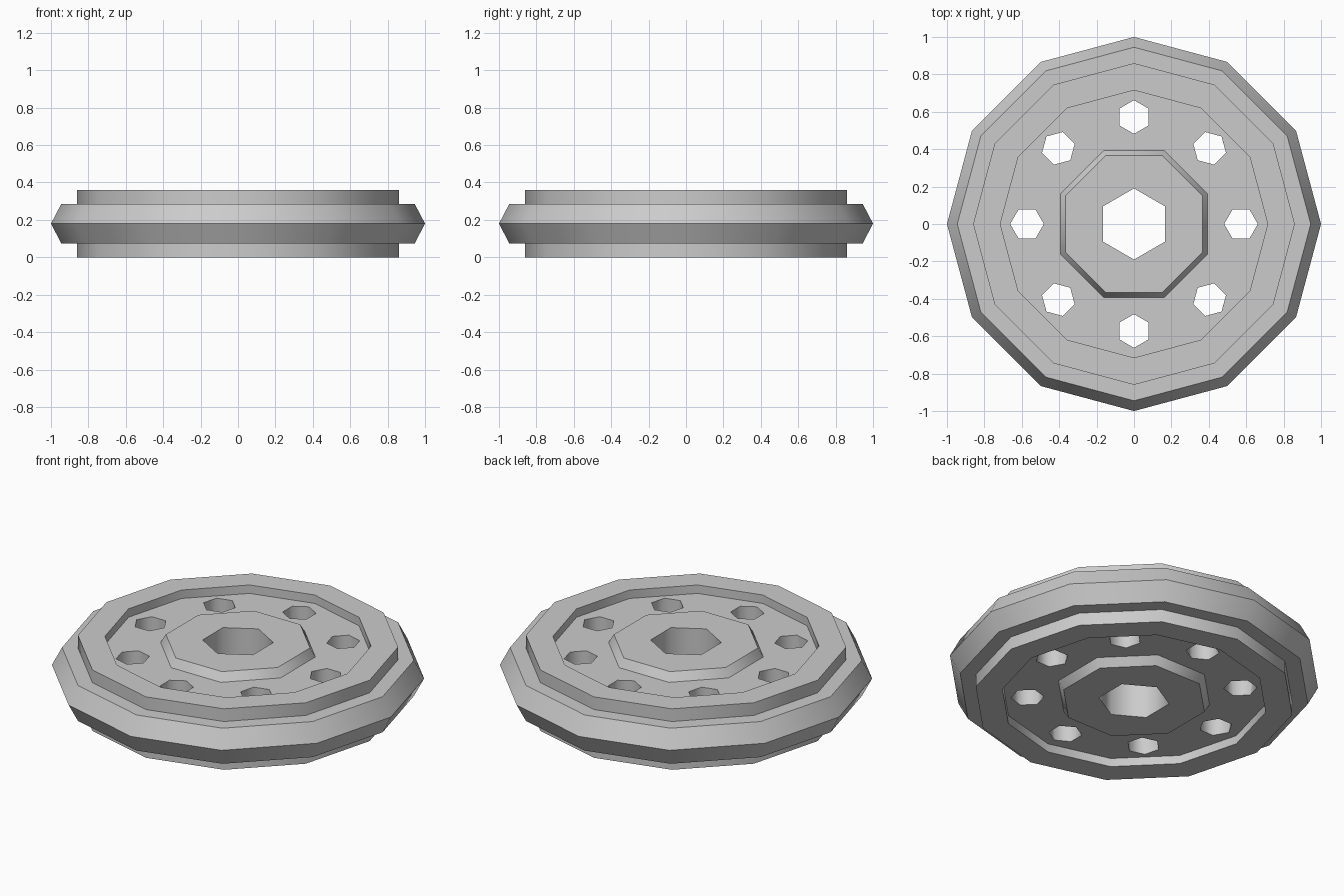
import bpy, bmesh
from math import cos, sin, pi, radians

cube = bpy.data.objects.get("Cube")
if cube:
    bpy.data.objects.remove(cube)

HEIGHT = 0.36
FLOOR = 0.05          # depth of the recess on each side

grey = bpy.data.materials.new("plain grey")
grey.use_nodes = True
colour = (0.6, 0.6, 0.6, 1)
grey.diffuse_color = colour
grey.node_tree.nodes["Principled BSDF"].inputs["Base Color"].default_value = colour


def lathe(bm, profile, sides, turn=0, centre=(0, 0)):
    """Stack polygon rings of (radius, z) from bottom to top and cap both ends."""
    rings = []
    for r, z in profile:
        angles = [turn + 2 * pi * i / sides for i in range(sides)]
        rings.append([bm.verts.new((centre[0] + r * cos(a), centre[1] + r * sin(a), z))
                      for a in angles])
    for low, high in zip(rings, rings[1:]):
        for i in range(sides):
            j = (i + 1) % sides
            bm.faces.new((low[i], low[j], high[j], high[i]))
    bm.faces.new(rings[0][::-1])
    bm.faces.new(rings[-1])


def make_object(name, bm):
    bmesh.ops.recalc_face_normals(bm, faces=bm.faces)
    mesh = bpy.data.meshes.new(name)
    bm.to_mesh(mesh)
    bm.free()
    mesh.materials.append(grey)
    obj = bpy.data.objects.new(name, mesh)
    bpy.context.collection.objects.link(obj)
    return obj


def combine(target, tool, operation):
    mod = target.modifiers.new(operation, 'BOOLEAN')
    mod.operation = operation
    mod.solver = 'EXACT'
    mod.object = tool
    bpy.context.view_layer.objects.active = target
    bpy.ops.object.modifier_apply(modifier=mod.name)
    bpy.data.objects.remove(tool)


def mirrored(half):
    """Complete a lower half profile with its upside-down copy."""
    return half + [(r, HEIGHT - z) for r, z in reversed(half)]


# Twelve-sided wheel with pointed belt, raised rims and recessed web
bm = bmesh.new()
half = [(0.715, FLOOR), (0.715, 0), (0.86, 0), (0.86, 0.075), (0.945, 0.075)]
lathe(bm, half + [(1, HEIGHT / 2)] + mirrored(half)[len(half):], 12)
wheel = make_object("wheel", bm)

# Eight-sided hub, tapered on both faces
bm = bmesh.new()
lathe(bm, mirrored([(0.395, 0), (0.43, 0.06)]), 8, pi / 8)
combine(wheel, make_object("hub", bm), 'UNION')

# Hexagonal axle bore and ring of bolt holes
bm = bmesh.new()
lathe(bm, [(0.19, -0.2), (0.19, 0.6)], 6, pi / 2)
for k in range(8):
    a = radians(45 * k)
    lathe(bm, [(0.09, -0.2), (0.09, 0.6)], 6, a, (0.572 * cos(a), 0.572 * sin(a)))
cutter = make_object("hole_cutter", bm)
cutter.hide_render = True
combine(wheel, cutter, 'DIFFERENCE')

# Smooth around the walls, crisp along every level edge
bm = bmesh.new()
bm.from_mesh(wheel.data)
for face in bm.faces:
    face.smooth = True
for edge in bm.edges:
    a, b = edge.verts
    edge.smooth = abs(a.co.z - b.co.z) > 0.001
bm.to_mesh(wheel.data)
bm.free()
